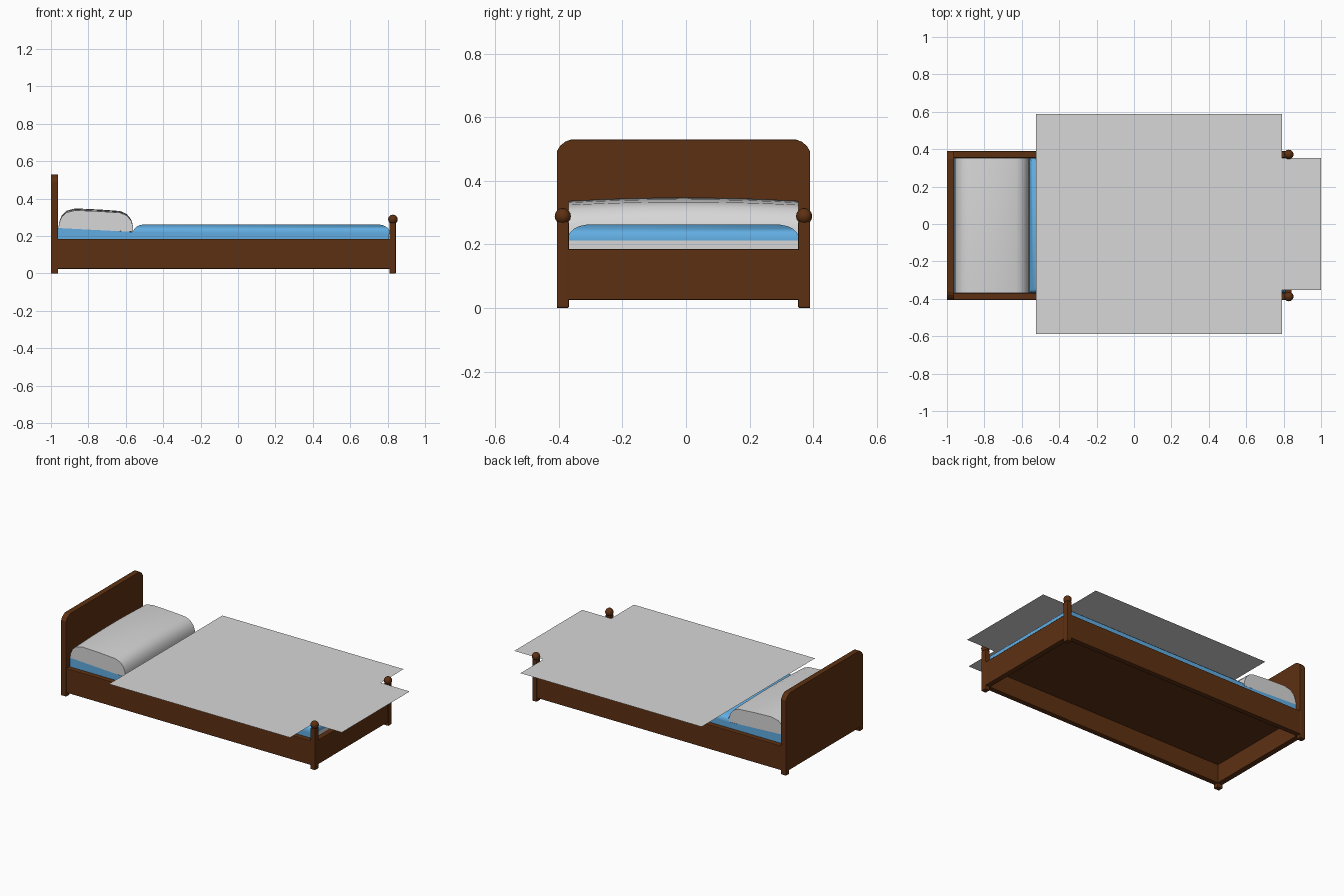
import bpy, bmesh, math

if "Cube" in bpy.data.objects:
    bpy.data.objects.remove(bpy.data.objects["Cube"])

CY = -0.008  # bed centre line in y


def material(name, rgb):
    m = bpy.data.materials.new(name)
    m.diffuse_color = (*rgb, 1)
    m.use_nodes = True
    m.node_tree.nodes["Principled BSDF"].inputs["Base Color"].default_value = m.diffuse_color
    return m


WOOD = material("brown wood", (0.11, 0.03, 0.006))
BLUE = material("light blue fabric", (0.12, 0.42, 0.76))
LINEN = material("pale grey linen", (0.68, 0.68, 0.68))


def finish(name, bm, *mats, bevel=0.0, smooth=False):
    bmesh.ops.recalc_face_normals(bm, faces=bm.faces)
    me = bpy.data.meshes.new(name)
    bm.to_mesh(me)
    bm.free()
    ob = bpy.data.objects.new(name, me)
    bpy.context.collection.objects.link(ob)
    for m in mats:
        me.materials.append(m)
    if bevel:
        b = ob.modifiers.new("soft edges", 'BEVEL')
        b.width, b.segments = bevel, 2
    if smooth:
        bpy.context.view_layer.objects.active = ob
        ob.select_set(True)
        bpy.ops.object.shade_smooth_by_angle(angle=math.radians(40))
        ob.select_set(False)
    return ob


def loft(rings):
    """Closed solid through a list of equal-length point rings."""
    bm = bmesh.new()
    vs = [[bm.verts.new(p) for p in r] for r in rings]
    n = len(vs[0])
    for a, b in zip(vs, vs[1:]):
        for i in range(n):
            j = (i + 1) % n
            bm.faces.new((a[i], a[j], b[j], b[i]))
    bm.faces.new(vs[0])
    bm.faces.new(vs[-1])
    return bm


def rect(x0, x1, y0, y1, z):
    return [(x0, y0, z), (x1, y0, z), (x1, y1, z), (x0, y1, z)]


def box(name, x0, x1, y0, y1, z0, z1, mat, bevel=0.0):
    bm = loft([rect(x0, x1, y0 + CY, y1 + CY, z) for z in (z0, z1)])
    return finish(name, bm, mat, bevel=bevel)


# Headboard with rounded top corners and two short feet
half = [(0.365, 0), (0.365, 0.025)]
outline = [(0.399, 0), (0.399, 0.493), (0.388, 0.511), (0.372, 0.524), (0.355, 0.53)]
profile = half[::-1] + half[1:0] + outline
profile = profile + [(-y, z) for y, z in reversed(profile)]
bm = loft([[(x, y + CY, z) for y, z in profile] for x in (-1.0, -0.962)])
finish("headboard", bm, WOOD, bevel=0.003)

# Frame rails and base panel
for s, side in ((-1, "front"), (1, "back")):
    y0, y1 = sorted((s * 0.362, s * 0.397))
    box(side + "_side_rail", -0.97, 0.835, y0, y1, 0.025, 0.185, WOOD, 0.004)
box("foot_rail", 0.806, 0.842, -0.395, 0.395, 0.025, 0.185, WOOD, 0.004)
box("base_panel", -0.965, 0.81, -0.365, 0.365, 0.148, 0.165, WOOD)

# Foot posts with knobs
for s, side in ((-1, "front"), (1, "back")):
    y0, y1 = sorted((s * 0.361, s * 0.399))
    box(side + "_foot_post", 0.81, 0.844, y0, y1, 0, 0.272, WOOD, 0.004)
    bm = bmesh.new()
    bmesh.ops.create_uvsphere(bm, u_segments=12, v_segments=8, radius=0.0255)
    bmesh.ops.translate(bm, verts=bm.verts, vec=(0.828, s * 0.38 + CY, 0.289))
    finish(side + "_post_knob", bm, WOOD, smooth=True)

# Mattress: blue sides, pale foot end
side = [(-0.962, 0.16), (0.806, 0.16), (0.806, 0.215), (-0.56, 0.222), (-0.962, 0.243)]
bm = loft([[(x, y + CY, z) for x, z in side] for y in (-0.362, 0.362)])
bm.normal_update()
for f in bm.faces:
    if f.calc_center_median().x > 0.8:
        f.material_index = 1
finish("mattress", bm, BLUE, LINEN)

# Puffed blue cover on the mattress
steps = [(0, 0.212), (0, 0.226), (0.005, 0.238), (0.018, 0.25), (0.035, 0.258), (0.06, 0.263)]
bm = loft([rect(-0.56 + d, 0.81 - d, -0.362 + d + CY, 0.362 - d + CY, z) for d, z in steps])
finish("blue_cover", bm, BLUE, smooth=True)

# Pillow: rounded profile across the bed, slightly bowed on top
pillow = [(-0.96, 0.242), (-0.956, 0.275), (-0.943, 0.31), (-0.918, 0.335), (-0.87, 0.348),
          (-0.74, 0.342), (-0.63, 0.334), (-0.595, 0.318), (-0.572, 0.29), (-0.561, 0.255),
          (-0.56, 0.222)]
rings = []
for k in range(9):
    t = -1 + k / 4
    drop = 1 - 0.09 * t * t
    rings.append([(x, 0.362 * t + CY, 0.23 + (z - 0.23) * drop) for x, z in pillow])
finish("pillow", loft(rings), LINEN, smooth=True)

# Flat sheet with a fold-down tab at the foot
bm = bmesh.new()
pts = [(-0.525, -0.588), (0.79, -0.588), (0.79, -0.352), (1.0, -0.352)]
pts += [(x, -y) for x, y in reversed(pts)]
bm.faces.new([bm.verts.new((x, y, 0.27)) for x, y in pts])
finish("sheet", bm, LINEN)
